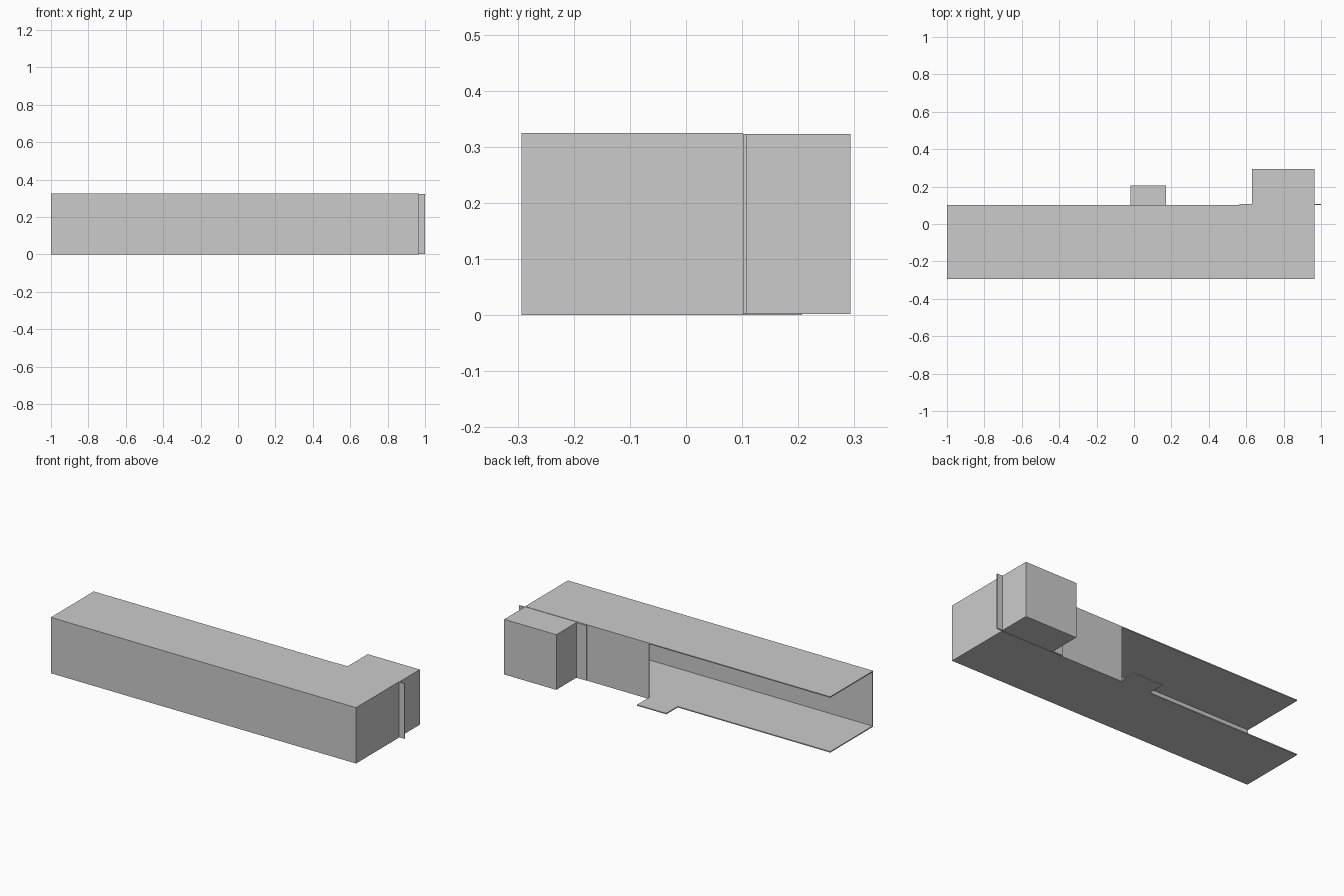
import bpy

if "Cube" in bpy.data.objects:
    bpy.data.objects.remove(bpy.data.objects["Cube"])

T = 0.006  # sheet thickness


def box(name, x, y, z):
    """Axis-aligned box from (min, max) pairs."""
    bpy.ops.mesh.primitive_cube_add(size=1)
    ob = bpy.context.object
    ob.name = ob.data.name = name
    ob.location = [(a + b) / 2 for a, b in (x, y, z)]
    ob.scale = [b - a for a, b in (x, y, z)]
    bpy.ops.object.transform_apply(location=True, rotation=False, scale=True)
    return ob


X0, X1 = -1.0, 0.965   # hall ends
Y0, Y1 = -0.293, 0.102  # hall front and back
H = 0.325
DOOR = 0.167           # back wall starts here, open to the left

# Hollow hall, left end open
box("floor", (X0, X1), (Y0, Y1), (0, T))
box("ceiling", (X0, X1), (Y0, Y1), (H - T, H))
box("front_wall", (X0, X1), (Y0, Y0 + T), (T, H - T))
box("right_wall", (X1 - T, X1), (Y0 + T, Y1), (T, H - T))
box("back_wall", (DOOR, X1 - T), (Y1 - T, Y1), (T, H - T))

# Floor tab sticking out at the start of the open side
box("floor_tab", (-0.018, 0.17), (Y1, 0.207), (0, T))

# Rear block with its mounting flange
box("rear_flange", (0.565, 1.0), (Y1, Y1 + 0.006), (0.002, 0.323))
box("rear_block", (0.63, X1), (Y1 + 0.006, 0.293), (0.002, 0.323))
